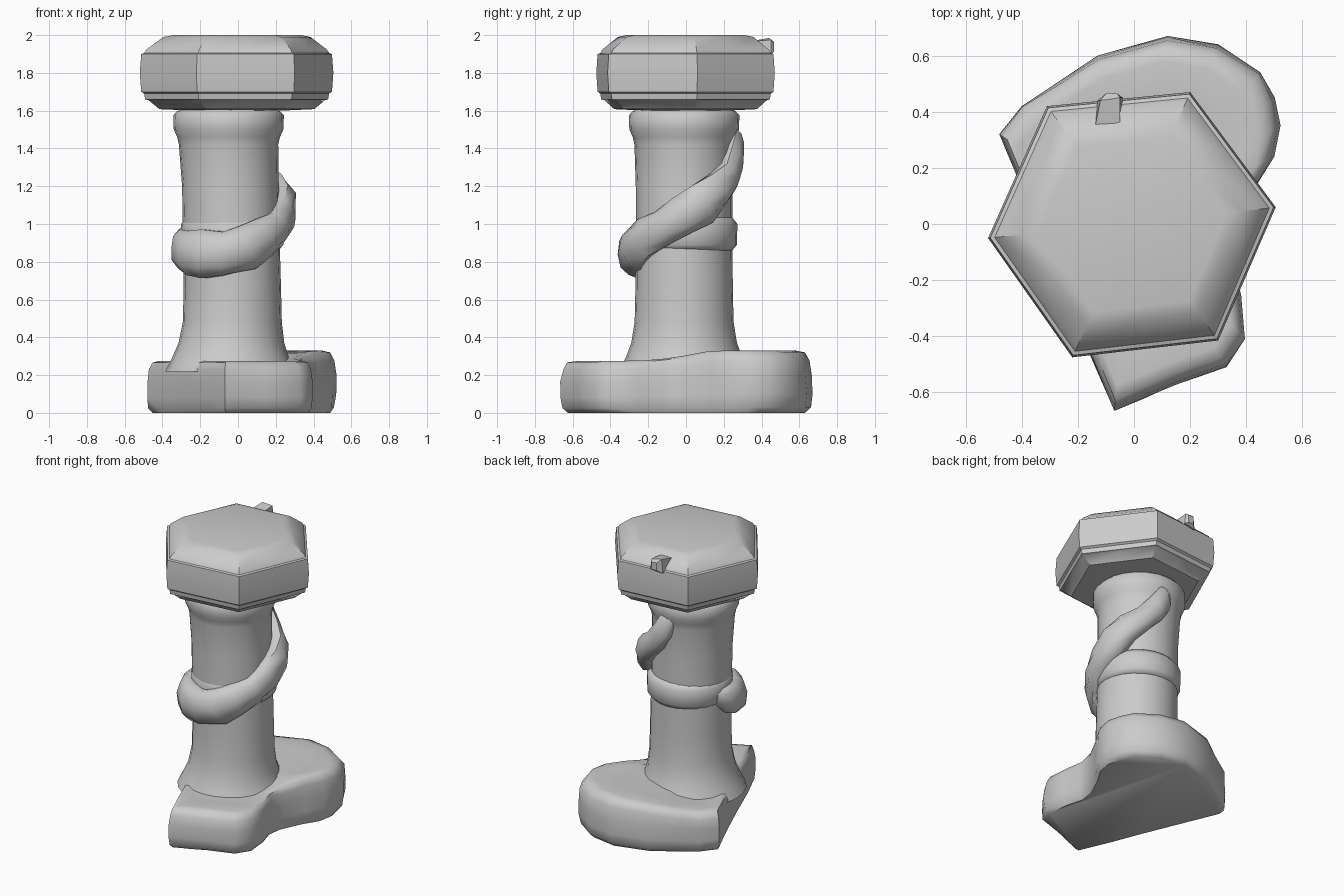
import bpy, bmesh, random
from math import sin, cos, radians, pi
from mathutils import Vector, noise

if "Cube" in bpy.data.objects:
    bpy.data.objects.remove(bpy.data.objects["Cube"])

random.seed(4)


def loft(name, rings, angle=35):
    """Skin a list of equal-length rings and close both ends."""
    bm = bmesh.new()
    loops = [[bm.verts.new(p) for p in ring] for ring in rings]
    n = len(loops[0])
    for a, b in zip(loops, loops[1:]):
        for i in range(n):
            j = (i + 1) % n
            bm.faces.new((a[i], a[j], b[j], b[i]))
    bm.faces.new(loops[0][::-1])
    bm.faces.new(loops[-1])
    bmesh.ops.recalc_face_normals(bm, faces=bm.faces)
    me = bpy.data.meshes.new(name)
    bm.to_mesh(me)
    bm.free()
    ob = bpy.data.objects.new(name, me)
    bpy.context.collection.objects.link(ob)
    bpy.context.view_layer.objects.active = ob
    for o in bpy.context.selected_objects:
        o.select_set(False)
    ob.select_set(True)
    bpy.ops.object.shade_smooth_by_angle(angle=radians(angle))
    return ob


def circle(cx, cy, r, z, n=24):
    return [(cx + r * cos(2 * pi * i / n), cy + r * sin(2 * pi * i / n), z)
            for i in range(n)]


# Rough rock base: irregular outline, taller towards the back right
outline = [(-.48, .32), (-.40, .42), (-.25, .52), (-.13, .60), (.12, .67),
           (.30, .64), (.45, .54), (.50, .45), (.52, .35), (.50, .24),
           (.43, .13), (.36, -.02), (.345, -.13), (.38, -.25), (.395, -.41),
           (.33, -.51), (.15, -.57), (.04, -.62), (-.07, -.665),
           (-.16, -.46), (-.25, -.23), (-.35, .01), (-.43, .20)]


def base_ring(scale, level, jitter=0.01):
    ring = []
    for x, y in outline:
        t = min(1, max(0, (x + y - .1) / .5))
        h = .275 + .055 * t
        k = scale + random.uniform(-jitter, jitter)
        ring.append((x * k, y * k, level * h))
    return ring


loft("rock_base", [base_ring(.94, 0, 0), base_ring(.985, .09), base_ring(1, .3, 0),
                   base_ring(.995, .6), base_ring(.985, .84), base_ring(.94, .97),
                   base_ring(.86, 1.0), base_ring(.70, .97), base_ring(.4, .97, 0)], 50)

# Round column with flared foot and collar
column = [(-.04, .345, .22), (-.04, .31, .29), (-.035, .28, .37), (-.03, .262, .48),
          (-.03, .258, .65), (-.035, .256, .9), (-.04, .256, 1.2),
          (-.05, .263, 1.42), (-.05, .272, 1.46), (-.05, .29, 1.50),
          (-.05, .293, 1.575), (-.05, .275, 1.595), (-.04, .22, 1.625)]
loft("column", [circle(x, -.01, r, z) for x, r, z in column], 45)

# Worn band round the middle
loft("column_band", [circle(-.03, 0, r, z) for r, z in
                     [(.245, .86), (.27, .89), (.272, 1.0), (.245, 1.035)]], 60)

# Root winding down the column: angle, height, radius, half depth, half height
path = [(102, 1.50, .24, .02, .03), (90, 1.43, .25, .055, .075),
        (76, 1.34, .255, .06, .08), (58, 1.25, .26, .065, .075),
        (38, 1.18, .27, .075, .085), (18, 1.11, .27, .085, .10),
        (-5, 1.04, .26, .075, .10), (-28, .98, .26, .075, .09),
        (-52, .93, .265, .08, .10), (-76, .87, .275, .085, .115),
        (-100, .845, .28, .09, .125), (-122, .84, .28, .09, .135),
        (-142, .85, .28, .085, .12), (-162, .87, .275, .07, .105),
        (-180, .89, .26, .06, .09), (-196, .92, .24, .04, .05)]
rings = []
for a, z, r, dep, hh in path:
    ring = []
    for i in range(10):
        t = 2 * pi * i / 10
        rr, dz = r + dep * cos(t), hh * sin(t)
        # tilt each section a little to follow the slope
        ang = radians(a - 18 * dz / .1 * (.6 if a > -90 else 0))
        p = Vector((-.03 + rr * cos(ang), rr * sin(ang), z + dz))
        ring.append(p + .014 * noise.noise_vector(p * 9))
    rings.append(ring)
loft("winding_root", rings, 50)

# Hexagonal capital with bevelled rims
hexagon = [(.505, .06), (.20, .47), (-.31, .42),
           (-.52, -.05), (-.22, -.475), (.30, -.415)]


def hex_ring(s, z):
    # two points per corner region keep the faces gently flat
    pts = []
    for i, (x, y) in enumerate(hexagon):
        x2, y2 = hexagon[(i + 1) % 6]
        for t in (0, .5):
            pts.append(((x + (x2 - x) * t) * s, (y + (y2 - y) * t) * s, z))
    return pts


cap = [(.45, 1.60), (.80, 1.608), (.91, 1.655), (.945, 1.66), (.955, 1.69),
       (.985, 1.70), (1, 1.80), (.985, 1.90), (.955, 1.905), (.93, 1.925),
       (.76, 1.99), (.66, 2.0)]
loft("hexagonal_capital", [hex_ring(s, z) for s, z in cap], 30)

# Small chip of stone on the back edge of the capital
chip = [[(-.14, .34, z0), (-.05, .33, z0), (-.05, .33, z1), (-.14, .34, z1)]
        for z0, z1 in [(1.90, 1.965)]]
chip.append([(-.13, .44, 1.89), (-.04, .45, 1.90), (-.05, .45, 1.975), (-.12, .44, 1.985)])
chip.append([(-.10, .465, 1.91), (-.06, .465, 1.91), (-.06, .465, 1.96), (-.10, .465, 1.965)])
loft("capital_chip", chip, 25)
